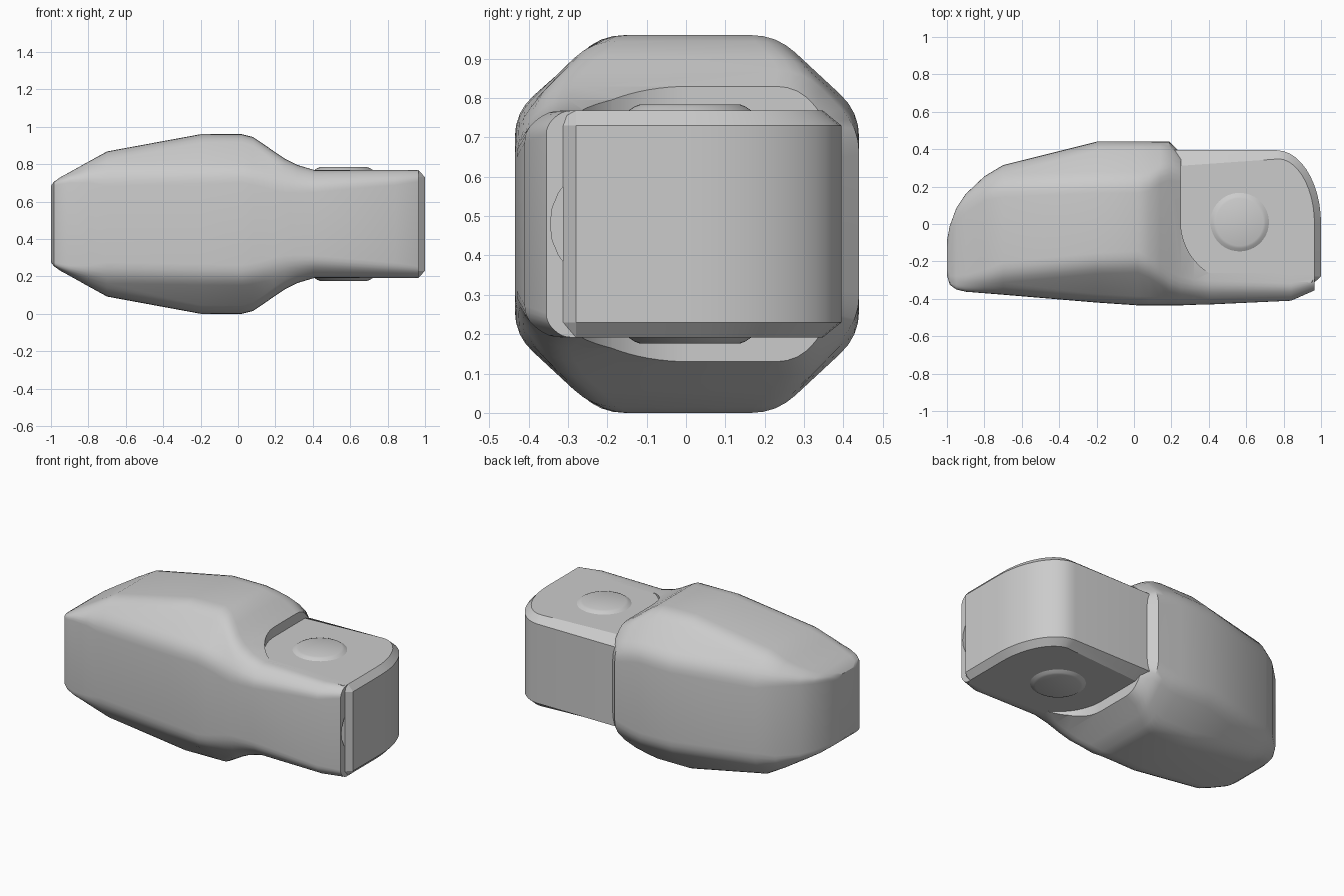
import bpy, bmesh
from math import sin, cos, pi, radians
from mathutils import Vector

if "Cube" in bpy.data.objects:
    bpy.data.objects.remove(bpy.data.objects["Cube"])

MID = 0.48  # height of the horizontal symmetry plane


def make_object(name, rings):
    """Skin a list of equally long point rings and cap both ends."""
    bm = bmesh.new()
    loops = [[bm.verts.new(p) for p in ring] for ring in rings]
    n = len(loops[0])
    for a, b in zip(loops, loops[1:]):
        for i in range(n):
            j = (i + 1) % n
            bm.faces.new((a[i], a[j], b[j], b[i]))
    bm.faces.new(loops[0])
    bm.faces.new(loops[-1])
    bmesh.ops.recalc_face_normals(bm, faces=bm.faces)
    mesh = bpy.data.meshes.new(name)
    bm.to_mesh(mesh)
    bm.free()
    ob = bpy.data.objects.new(name, mesh)
    bpy.context.collection.objects.link(ob)
    return ob


def smooth(ob, angle):
    bpy.ops.object.select_all(action='DESELECT')
    ob.select_set(True)
    bpy.context.view_layer.objects.active = ob
    bpy.ops.object.shade_smooth_by_angle(angle=radians(angle))


def arc(cx, cy, rx, ry, a0, a1, n):
    angles = [radians(a0 + (a1 - a0) * i / n) for i in range(n + 1)]
    return [(cx + rx * cos(a), cy + ry * sin(a)) for a in angles]


def section(x, y0, y1, h, s, f0, f1):
    """Chamfered cross-section with softened corners."""
    pts = [Vector(p) for p in ((y0, -s), (f0, -h), (f1, -h), (y1, -s),
                               (y1, s), (f1, h), (f0, h), (y0, s))]
    ring = []
    for i, p in enumerate(pts):
        a, b = pts[i - 1] - p, pts[(i + 1) % 8] - p
        r = min(0.065, 0.42 * a.length, 0.42 * b.length)
        a, b = p + a.normalized() * r, p + b.normalized() * r
        for k in range(5):
            t = k / 4
            q = a * (1 - t) ** 2 + p * 2 * t * (1 - t) + b * t * t
            ring.append((x, q.x, MID + q.y))
    return ring


def cut(ob, cutter):
    mod = ob.modifiers.new("cut", 'BOOLEAN')
    mod.operation, mod.object, mod.solver = 'DIFFERENCE', cutter, 'EXACT'
    bpy.context.view_layer.objects.active = ob
    bpy.ops.object.modifier_apply(modifier=mod.name)
    bpy.data.objects.remove(cutter)


# Main shell: x, front y, back y, half height, half side, flat front, flat back
shell = make_object("shell", [section(*row) for row in (
    (-1.0, -.275, -.09, .205, .19, -.25, -.12),
    (-.985, -.325, -.01, .225, .22, -.29, -.06),
    (-.95, -.35, .085, .25, .235, -.30, .03),
    (-.90, -.362, .16, .277, .25, -.30, .09),
    (-.80, -.37, .255, .333, .265, -.29, .17),
    (-.70, -.378, .315, .388, .27, -.27, .21),
    (-.20, -.42, .44, .48, .28, -.22, .23),
    (.02, -.435, .44, .48, .285, -.21, .23),
    (.08, -.435, .44, .465, .275, -.24, .24),
    (.14, -.435, .44, .425, .26, -.28, .28),
    (.19, -.435, .44, .39, .245, -.32, .30),
    (.25, -.435, .38, .35, .23, -.345, .29),
    (.32, -.432, .36, .315, .22, -.35, .29),
    (.41, -.43, .36, .288, .215, -.35, .29),
    (.84, -.41, .36, .288, .24, -.35, .29),
    (.965, -.355, .36, .288, .25, -.315, .29))])

# Hinge recess, with a round inner wall about the pin
outline = [(.25, .6)] + arc(.57, .01, .32, .32, 180, 238, 12) + [(1.2, -.262), (1.2, .6)]
cut(shell, make_object("recess_cutter", [[(x, y, z) for x, y in outline] for z in (-.3, 1.3)]))

# Small lens-shaped notch in the end of the shell
lens = arc(-.185, MID, .16, .16, 0, 345, 23)
cut(shell, make_object("notch_cutter", [[(x, y, z) for y, z in lens] for x in (.93, 1.1)]))
smooth(shell, 32)

# Hinge block with one rounded corner and chamfered rims
outer = [(.2, .395), (.76, .395)] + arc(.76, 0, .24, .395, 80, 0, 10) + \
        [(1, -.28), (.965, -.312), (.2, -.29)]
inner = [(.2, .308), (.775, .348)] + arc(.765, 0, .2, .35, 80, 0, 10) + \
        [(.965, -.28), (.95, -.312), (.2, -.29)]
block = make_object("hinge_block", [[(x, y, z) for x, y in line] for line, z in (
    (inner, .192), (outer, .23), (outer, .73), (inner, .768))])
smooth(block, 20)

# Pin showing as a raised disc above and below
pin = make_object("hinge_pin", [[(x, y, MID + z) for x, y in arc(.565, .01, r, r, 0, 352.5, 47)]
                                for r, z in ((.127, -.304), (.14, -.299), (.158, -.287),
                                             (.158, .287), (.14, .299), (.127, .304))])
smooth(pin, 35)
